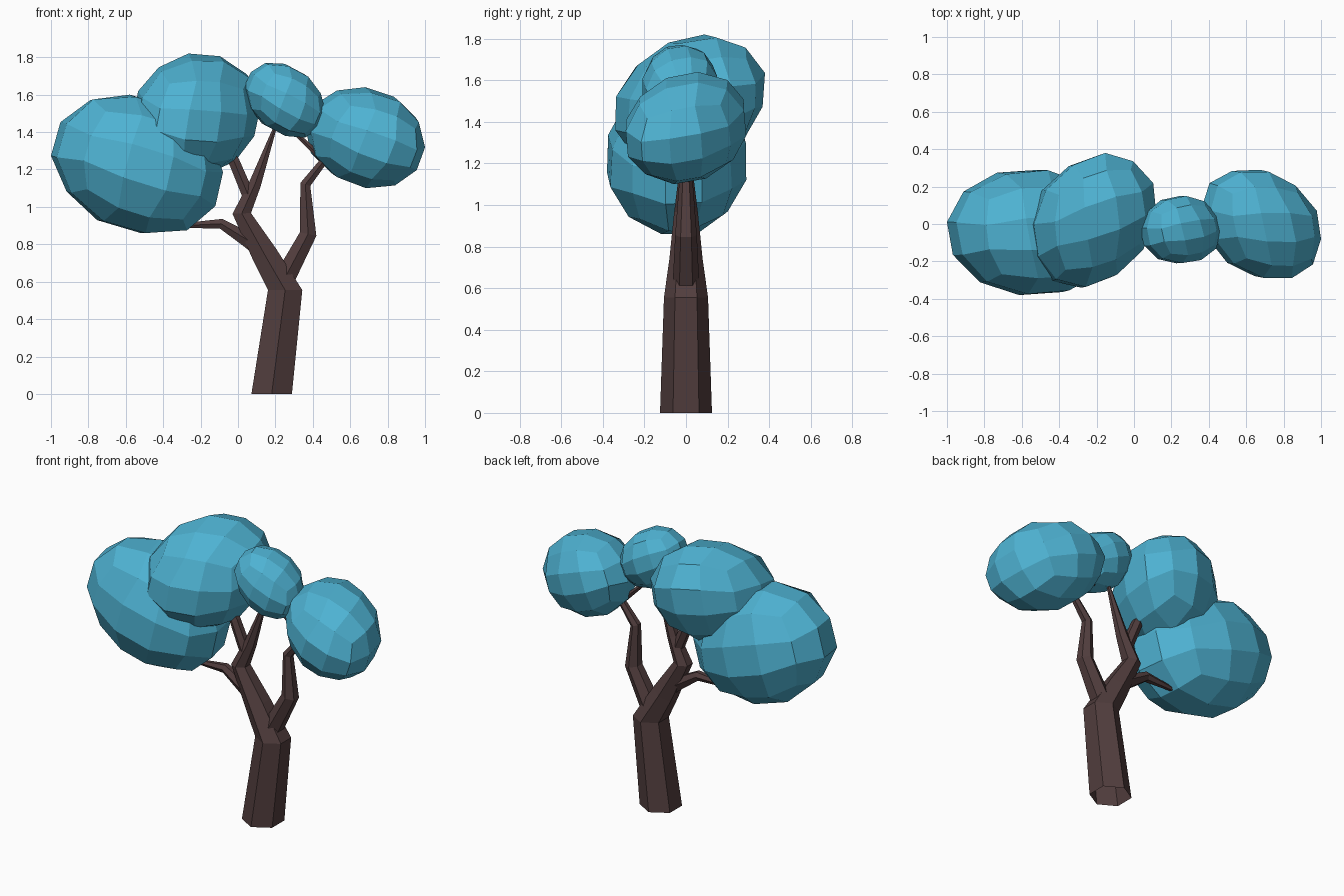
import bpy, bmesh, math, random
from mathutils import Vector, Matrix

cube = bpy.data.objects.get("Cube")
if cube:
    bpy.data.objects.remove(cube)


def make_material(name, rgb):
    mat = bpy.data.materials.new(name)
    mat.use_nodes = True
    mat.diffuse_color = (*rgb, 1)
    mat.node_tree.nodes["Principled BSDF"].inputs["Base Color"].default_value = (*rgb, 1)
    return mat


bark = make_material("dark brown bark", (0.084, 0.048, 0.048))
leaf = make_material("teal blue leaves", (0.076, 0.445, 0.645))


def finish(bm, name, mat):
    bmesh.ops.recalc_face_normals(bm, faces=bm.faces)
    mesh = bpy.data.meshes.new(name)
    bm.to_mesh(mesh)
    bm.free()
    mesh.materials.append(mat)
    obj = bpy.data.objects.new(name, mesh)
    bpy.context.scene.collection.objects.link(obj)


def limb(name, path, level_rings=0):
    """Six-sided tapering tube along (x, z, radius) points in the y = 0 plane."""
    bm = bmesh.new()
    pts = [Vector((x, 0, z)) for x, z, r in path]
    side = Vector((0, 1, 0))
    rings = []
    for i, p in enumerate(pts):
        d = Vector((0, 0, 0))
        if i > 0:
            d += (p - pts[i - 1]).normalized()
        if i < len(pts) - 1:
            d += (pts[i + 1] - p).normalized()
        if i < level_rings:
            d = Vector((0, 0, 1))
        across = side.cross(d.normalized())
        r = path[i][2]
        rings.append([bm.verts.new(p + r * (math.cos(a) * side + math.sin(a) * across))
                      for a in (k * math.tau / 6 for k in range(6))])
    for low, high in zip(rings, rings[1:]):
        for k in range(6):
            n = (k + 1) % 6
            bm.faces.new((low[k], low[n], high[n], high[k]))
    # The foot stays open, the tip is closed
    bm.faces.new(rings[-1])
    finish(bm, name, bark)


def leaf_clump(name, low, high, xy, xz, yz, turn, seed):
    """Faceted ellipsoid leaning by the given correlations, fitted to its bounds."""
    rng = random.Random(seed)
    bm = bmesh.new()
    bmesh.ops.create_cube(bm, size=2)
    bmesh.ops.subdivide_edges(bm, edges=bm.edges[:], cuts=2, use_grid_fill=True)
    # Lower-triangular lean matrix
    b = math.sqrt(1 - xy * xy)
    c = (yz - xy * xz) / b
    lean = Matrix(((1, 0, 0), (xy, b, 0), (xz, c, math.sqrt(1 - xz * xz - c * c))))
    spin = Matrix.Rotation(turn, 3, "Y") @ Matrix.Rotation(turn * 0.7, 3, "Z")
    for v in bm.verts:
        p = Vector([math.tan(t * math.pi / 4) for t in v.co]).normalized()
        v.co = lean @ (spin @ p) * rng.uniform(0.98, 1.02)
    # Fit to the bounds
    for axis in range(3):
        vals = [v.co[axis] for v in bm.verts]
        lo, span = min(vals), max(vals) - min(vals)
        for v in bm.verts:
            v.co[axis] = low[axis] + (v.co[axis] - lo) / span * (high[axis] - low[axis])
    finish(bm, name, leaf)


# Trunk and branches
limb("trunk", [(0.18, 0, 0.125), (0.252, 0.555, 0.106), (0.145, 0.74, 0.08),
               (0.02, 0.965, 0.057), (0.09, 1.12, 0.038), (0.2, 1.43, 0.01)], 2)
limb("right_branch", [(0.24, 0.6, 0.065), (0.375, 0.855, 0.052),
                      (0.36, 1.12, 0.032), (0.47, 1.26, 0.022)])
limb("right_twig", [(0.46, 1.25, 0.022), (0.3, 1.4, 0.012)])
limb("upper_left_branch", [(0.06, 1.05, 0.038), (-0.02, 1.24, 0.034), (-0.1, 1.36, 0.028)])
limb("low_left_branch", [(0.1, 0.79, 0.05), (0.04, 0.83, 0.044),
                         (-0.09, 0.91, 0.031), (-0.3, 0.9, 0.014)])

# Leaf clumps
leaf_clump("large_left_clump", (-1, -0.38, 0.86), (-0.08, 0.29, 1.6), -0.04, -0.17, 0, 0.2, 1)
leaf_clump("tall_middle_clump", (-0.56, -0.34, 1.17), (0.12, 0.38, 1.82), 0.22, 0.05, 0.2, 0.15, 2)
leaf_clump("small_clump", (0.03, -0.21, 1.37), (0.47, 0.15, 1.77), 0, -0.28, 0.05, 0.3, 3)
leaf_clump("right_clump", (0.36, -0.29, 1.1), (1, 0.29, 1.64), -0.22, -0.15, 0.14, 0.3, 4)
